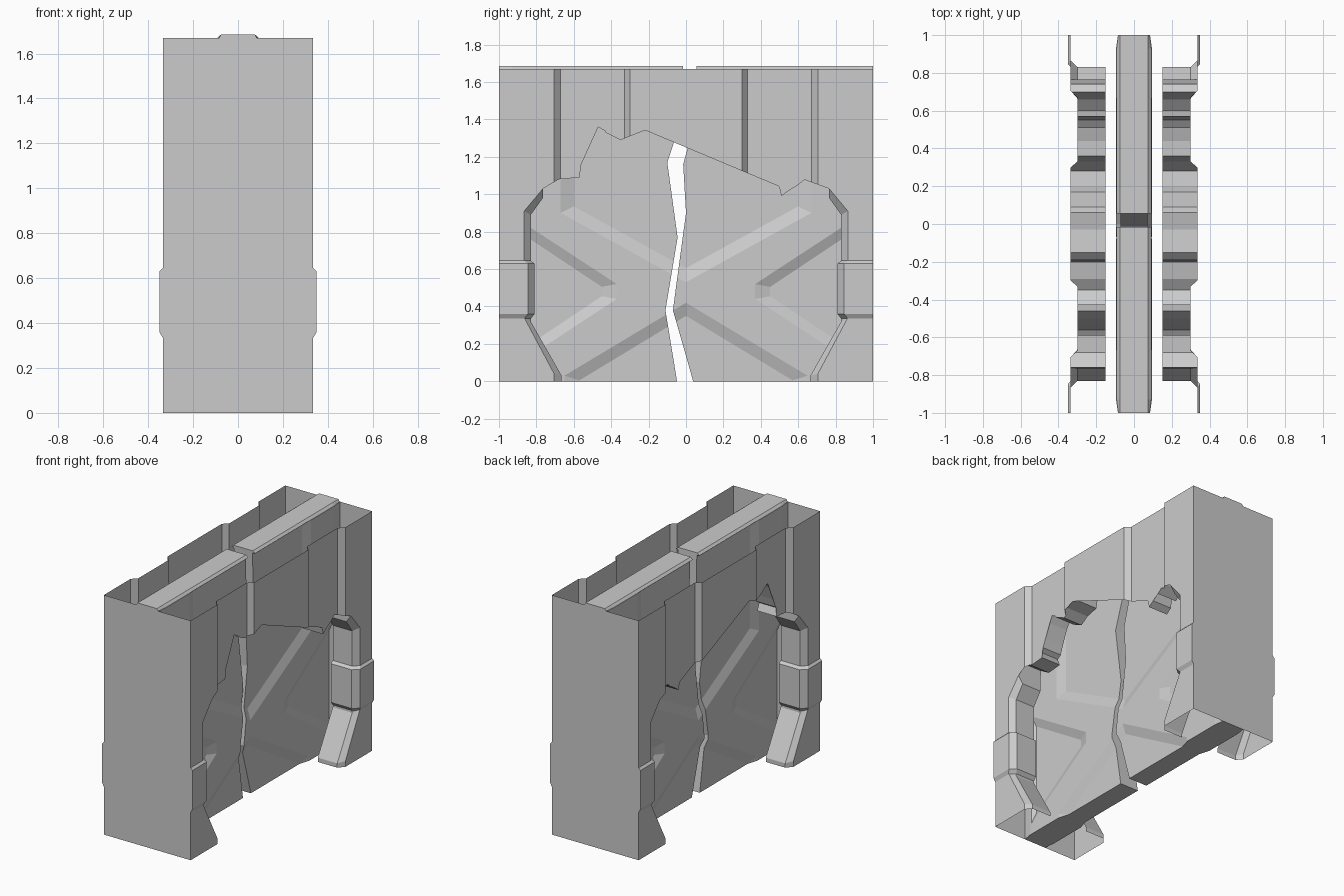
import bpy, bmesh
from mathutils import Vector

if "Cube" in bpy.data.objects:
    bpy.data.objects.remove(bpy.data.objects["Cube"])

IN, LOW, OUT, TOP = 0.15, 0.30, 0.335, 1.67   # lip depth, recessed skin, outer skin, wall height


def finish(name, bm, facing=None):
    """Turn a bmesh into an object; open shells are oriented towards 'facing'."""
    bmesh.ops.remove_doubles(bm, verts=bm.verts[:], dist=1e-5)
    bmesh.ops.recalc_face_normals(bm, faces=bm.faces[:])
    if facing is not None:
        total = sum((f.normal * f.calc_area() for f in bm.faces), Vector())
        if total.dot(Vector(facing)) < 0:
            bmesh.ops.reverse_faces(bm, faces=bm.faces[:])
    me = bpy.data.meshes.new(name)
    bm.to_mesh(me)
    bm.free()
    ob = bpy.data.objects.new(name, me)
    bpy.context.collection.objects.link(ob)
    return ob


def loft(name, rings, caps=False, closed=False, facing=None):
    """Skin a list of equal-length point rings."""
    bm = bmesh.new()
    rows = [[bm.verts.new(p) for p in r] for r in rings]
    n = len(rows[0])
    for a, b in zip(rows, rows[1:]):
        for i in range(n if closed else n - 1):
            j = (i + 1) % n
            bm.faces.new((a[i], a[j], b[j], b[i]))
    if caps:
        bm.faces.new(rows[0])
        bm.faces.new(rows[-1])
    return finish(name, bm, facing)


def cut(ob, cutters):
    for c in cutters:
        c.hide_render = True
        m = ob.modifiers.new("cut", 'BOOLEAN')
        m.operation, m.object, m.solver = 'DIFFERENCE', c, 'EXACT'
    dg = bpy.context.evaluated_depsgraph_get()
    me = bpy.data.meshes.new_from_object(ob.evaluated_get(dg))
    ob.modifiers.clear()
    ob.data = me


def skin_x(y):
    """Height of the wall skin: raised middle, two recessed bays, raised ends."""
    pts = [(0, OUT), (0.30, OUT), (0.33, LOW), (0.67, LOW), (0.705, OUT), (2, OUT)]
    y = abs(y)
    for (a, xa), (b, xb) in zip(pts, pts[1:]):
        if y <= b:
            return xa + (xb - xa) * (y - a) / (b - a)


# Upper wall with the torn arch edge
RAGGED = [(-.765, 1.03), (-.76, 1.13), (-.68, 1.08), (-.57, 1.09), (-.59, 1.14), (-.56, 1.16),
          (-.54, 1.22), (-.50, 1.32), (-.46, 1.38), (-.425, 1.385), (-.43, 1.33), (-.35, 1.29),
          (-.29, 1.33), (-.2, 1.35), (-.19, 1.41), (-.15, 1.45), (-.03, 1.44), (.06, 1.46),
          (.09, 1.42), (.17, 1.42), (.2, 1.36), (.28, 1.26), (.33, 1.33), (.36, 1.46),
          (.44, 1.31), (.48, 1.12), (.51, .99), (.55, 1.02), (.57, 1.13), (.6, 1.05),
          (.66, 1.1), (.7, 1.2), (.74, 1.17), (.765, 1.03)]


def upper_wall(name, s):
    bm = bmesh.new()
    outline = [(-1, TOP), (-1, 1.03)] + RAGGED + [(1, 1.03), (1, TOP)]
    face = bm.faces.new([bm.verts.new((0, y, z)) for y, z in outline])
    bmesh.ops.triangulate(bm, faces=[face])
    for y in (.30, .33, .67, .705):
        for sy in (-1, 1):
            bmesh.ops.bisect_plane(bm, geom=bm.verts[:] + bm.edges[:] + bm.faces[:],
                                   plane_co=(0, y * sy, 0), plane_no=(0, 1, 0))
    for v in bm.verts:
        v.co.x = s * skin_x(v.co.y)
    torn = [e for e in bm.edges if e.is_boundary
            and all(abs(v.co.y) < .77 and v.co.z < TOP - .01 for v in e.verts)]
    new = bmesh.ops.extrude_edge_only(bm, edges=torn)["geom"]
    for v in new:
        if isinstance(v, bmesh.types.BMVert):
            v.co.x = s * IN
    bmesh.ops.dissolve_limit(bm, angle_limit=.01, verts=bm.verts[:], edges=bm.edges[:])
    return finish(name, bm, (s, 0, 0))


# Pillar stations: outer chamfer line (y, z), inner opening line (y, z)
PILLAR = [((.705, 0), (.665, 0)), ((.705, .04), (.665, .03)), ((.865, .34), (.83, .32)),
          ((.865, .91), (.83, .89)), ((.765, 1.03), (.765, .98)), ((.765, 1.03), (.765, 1.03))]

for side, s in (("right", 1), ("left", -1)):
    upper_wall(f"{side}_upper_wall", s)
    for end, t in (("front", -1), ("back", 1)):
        rings = [[(s * OUT, t, oz), (s * OUT, t * oy, oz), (s * LOW, t * iy, iz), (s * IN, t * iy, iz)]
                 for (oy, oz), (iy, iz) in PILLAR]
        loft(f"{side}_{end}_pillar", rings, facing=(s, 0, 0))
        # Collar band around the pillar
        rings = []
        for z, k in ((.335, 0), (.36, 1), (.63, 1), (.645, 0)):
            rings.append([(s * (OUT + .015 * k), t, z), (s * (OUT + .015 * k), t * (.865 - .02 * k), z),
                          (s * (LOW + .01 * k), t * (.83 - .02 * k), z), (s * IN, t * (.83 - .02 * k), z)])
        loft(f"{side}_{end}_collar", rings, facing=(s, 0, 0))

# End plates
for end, t in (("front", -1), ("back", 1)):
    half = [(OUT, 0), (OUT, .335), (.35, .36), (.35, .63), (OUT, .645), (OUT, TOP)]
    bm = bmesh.new()
    bm.faces.new([bm.verts.new((x, t, z)) for x, z in half]
                 + [bm.verts.new((-x, t, z)) for x, z in reversed(half)])
    finish(f"{end}_end_plate", bm, (0, t, 0))


# Door slab and top rail
def plan(w, tip, z):
    return [(w, -.93, z), (w, .93, z), (tip, 1, z), (-tip, 1, z),
            (-w, .93, z), (-w, -.93, z), (-tip, -1, z), (tip, -1, z)]


door = loft("door", [plan(.095, .085, 0), plan(.095, .085, TOP)], True, True)
rail = loft("top_rail", [plan(.092, .083, TOP), plan(.075, .075, 1.685)], True, True)

# Recesses that leave a raised X on the door: rim outline and floor outline
PANELS = [
    ([(-.67, 1.8), (-.67, .9), (0, .53), (.67, .9), (.67, 1.8)],
     [(-.6, 1.8), (-.6, .935), (0, .605), (.6, .935), (.6, 1.8)]),
    ([(-.65, -.1), (-.65, .03), (0, .42), (.65, .03), (.65, -.1)],
     [(-.57, -.1), (-.57, .005), (0, .35), (.57, .005), (.57, -.1)])]
for t in (-1, 1):
    PANELS.append(([(.37 * t, .52), (.37 * t, .44), (.92 * t, .08), (.92 * t, .88)],
                   [(.45 * t, .505), (.45 * t, .455), (.9 * t, .155), (.9 * t, .805)]))
cutters = []
for rim, floor in PANELS:
    for s in (1, -1):
        rings = [[(s * x, y, z) for y, z in r] for x, r in ((.072, floor), (.095, rim), (.13, rim))]
        cutters.append(loft("recess_cutter", rings, True, True))

# Crack that splits door and rail
left = [(-.043, -.03), (-.11, .38), (-.045, .77), (-.1, 1.17), (-.01, 1.44), (-.02, 1.8)]
right = [(.047, -.03), (-.07, .38), (0, .9), (-.015, 1.16), (.065, 1.45), (.05, 1.8)]
crack_line = left + right[::-1]
crack = loft("crack_cutter", [[(x, y, z) for y, z in crack_line] for x in (-.2, .2)], True, True)

cut(door, cutters + [crack])
cut(rail, [crack])
for c in cutters + [crack]:
    bpy.data.objects.remove(c)
